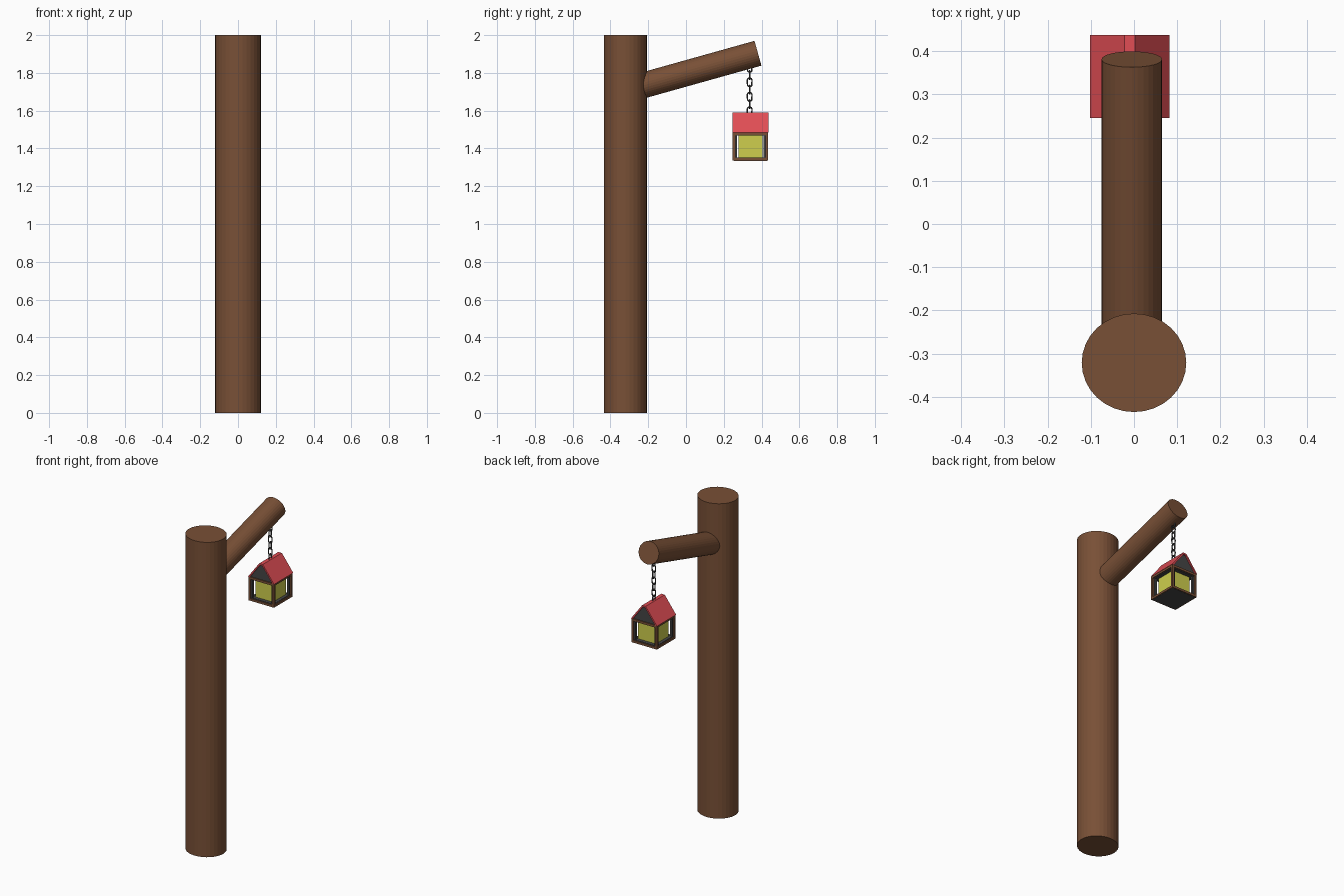
import bpy, bmesh, math
from mathutils import Vector, Matrix

if "Cube" in bpy.data.objects:
    bpy.data.objects.remove(bpy.data.objects["Cube"])


def material(name, rgb):
    m = bpy.data.materials.new(name)
    m.diffuse_color = (*rgb, 1)
    m.use_nodes = True
    m.node_tree.nodes["Principled BSDF"].inputs["Base Color"].default_value = m.diffuse_color
    return m


WOOD = material("wood", (0.19, 0.08, 0.037))
RED = material("red_roof", (0.75, 0.075, 0.09))
IRON = material("dark_iron", (0.06, 0.06, 0.06))
GLOW = material("yellow_glow", (0.62, 0.62, 0.075))
CX, CY = -0.01, 0.341      # lantern axis


def finish(name, bm, mat):
    bmesh.ops.recalc_face_normals(bm, faces=bm.faces)
    me = bpy.data.meshes.new(name)
    bm.to_mesh(me)
    bm.free()
    me.materials.append(mat)
    ob = bpy.data.objects.new(name, me)
    bpy.context.collection.objects.link(ob)
    return ob


def add_box(bm, lo, hi):
    lo, hi = Vector(lo), Vector(hi)
    m = Matrix.Translation((lo + hi) / 2) @ Matrix.Diagonal((*(hi - lo), 1))
    bmesh.ops.create_cube(bm, size=1, matrix=m)


def rod(name, a, b, rx, ry, mat, sides=32):
    a, b = Vector(a), Vector(b)
    d = b - a
    rot = Matrix.Rotation(-math.atan2(d.y, d.z), 4, 'X')
    bm = bmesh.new()
    bmesh.ops.create_cone(bm, cap_ends=True, segments=sides, radius1=1, radius2=1, depth=d.length,
                          matrix=Matrix.Translation((a + b) / 2) @ rot @ Matrix.Diagonal((rx, ry, 1, 1)))
    return finish(name, bm, mat)


def frame(name, half_x, half_y, z0, z1, t, mat):
    """Open cage: four corner posts joined by rails at top and bottom."""
    bm = bmesh.new()
    for s in (-1, 1):
        xo, xi = CX + s * half_x, CX + s * (half_x - t)
        x0, x1 = min(xo, xi), max(xo, xi)
        yo, yi = CY + s * half_y, CY + s * (half_y - t)
        y0, y1 = min(yo, yi), max(yo, yi)
        for q in (-1, 1):
            p, r = CY + q * half_y, CY + q * (half_y - t)
            add_box(bm, (x0, min(p, r), z0), (x1, max(p, r), z1))
        for a, b in ((z0, z0 + t), (z1 - t, z1)):
            add_box(bm, (x0, CY - half_y + t, a), (x1, CY + half_y - t, b))
            add_box(bm, (CX - half_x + t, y0, a), (CX + half_x - t, y1, b))
    return finish(name, bm, mat)


def extrude_profile(name, pts, half_y, mat):
    """Extrude an x-z outline along y, centred on the lantern."""
    bm = bmesh.new()
    f = bm.faces.new([bm.verts.new((CX + x, CY - half_y, z)) for x, z in pts])
    geo = bmesh.ops.extrude_face_region(bm, geom=[f])["geom"]
    bmesh.ops.translate(bm, vec=(0, 2 * half_y, 0),
                        verts=[v for v in geo if isinstance(v, bmesh.types.BMVert)])
    return finish(name, bm, mat)


def box(name, lo, hi, mat):
    bm = bmesh.new()
    add_box(bm, lo, hi)
    return finish(name, bm, mat)


# Post and slanted arm
rod("post", (0, -0.321, 0), (0, -0.321, 2), 0.121, 0.114, WOOD)
rod("arm", (-0.005, -0.28, 1.719), (-0.005, 0.381, 1.904), 0.07, 0.068, WOOD)

# Chain of alternating oval links
N, M, R = 16, 6, 0.0038
for k in range(7):
    bm = bmesh.new()
    rings = []
    for i in range(N):
        a = 2 * math.pi * i / N
        ring = []
        for j in range(M):
            b = 2 * math.pi * j / M
            w = 0.0125 + R * math.cos(b)
            stretch = 0.0105 if math.sin(a) >= 0 else -0.0105
            u, z, v = w * math.cos(a), w * math.sin(a) + stretch, R * math.sin(b)
            x, y = (v, u) if k % 2 == 0 else (u, -v)
            ring.append(bm.verts.new((CX + x, 0.337 + y, 1.596 + k * 0.0385 + z)))
        rings.append(ring)
    for i in range(N):
        for j in range(M):
            r, s = rings[i], rings[(i + 1) % N]
            bm.faces.new((r[j], s[j], s[(j + 1) % M], r[(j + 1) % M]))
    finish(f"chain_link_{k}", bm, IRON)

# Lantern body: wooden cage, iron inner cage, floor, ceiling and glowing core
HX, HY = 0.09, 0.094
frame("lantern_wood_frame", HX, HY, 1.335, 1.486, 0.014, WOOD)
frame("lantern_iron_frame", HX - 0.008, HY - 0.008, 1.337, 1.484, 0.016, IRON)
box("lantern_floor", (CX - HX + 0.006, CY - HY + 0.006, 1.334),
    (CX + HX - 0.006, CY + HY - 0.006, 1.352), IRON)
box("lantern_ceiling", (CX - HX + 0.006, CY - HY + 0.006, 1.468),
    (CX + HX - 0.006, CY + HY - 0.006, 1.488), IRON)
box("lantern_glow", (CX - 0.062, CY - 0.064, 1.352), (CX + 0.062, CY + 0.064, 1.468), GLOW)

# Gable filling and folded roof with a flat ridge
extrude_profile("gable", [(-0.082, 1.485), (0.082, 1.485), (0.008, 1.582), (-0.008, 1.582)],
                HY - 0.006, IRON)
extrude_profile("roof", [(-0.092, 1.485), (-0.0125, 1.59), (0.0125, 1.59), (0.092, 1.485),
                         (0.08, 1.485), (0.008, 1.58), (-0.008, 1.58), (-0.08, 1.485)], 0.096, RED)
